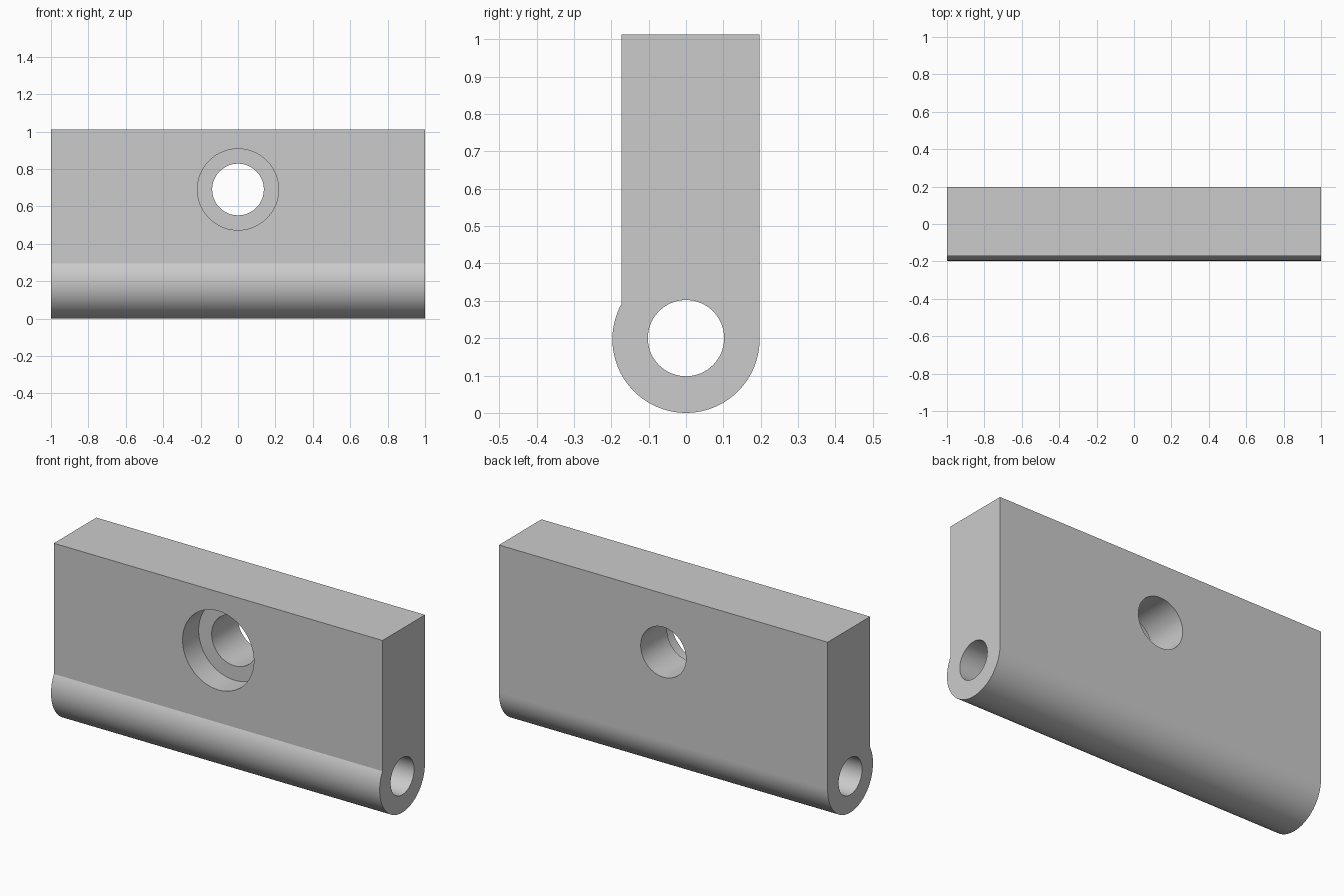
import bpy
import bmesh
import math

cube = bpy.data.objects.get("Cube")
if cube:
    bpy.data.objects.remove(cube, do_unlink=True)

HALF_LENGTH = 1.0
TOP = 1.012
BARREL_R = 0.197
FRONT_Y = -0.172
BORE_R = 0.102
HOLE_Z = 0.69
HOLE_R = 0.138
RECESS_R = 0.217
RECESS_DEPTH = 0.14

grey = bpy.data.materials.new("light grey")
grey.use_nodes = True
colour = (0.6, 0.6, 0.6, 1.0)
grey.diffuse_color = colour
grey.node_tree.nodes["Principled BSDF"].inputs["Base Color"].default_value = colour


def add_cutter(name, radius, depth, location, rotation):
    bpy.ops.mesh.primitive_cylinder_add(
        vertices=96, radius=radius, depth=depth, location=location, rotation=rotation)
    cutter = bpy.context.object
    cutter.name = name
    cutter.hide_render = True
    return cutter


def cut(body, cutter):
    mod = body.modifiers.new(cutter.name, "BOOLEAN")
    mod.operation = "DIFFERENCE"
    mod.solver = "EXACT"
    mod.object = cutter
    bpy.context.view_layer.objects.active = body
    bpy.ops.object.modifier_apply(modifier=mod.name)
    bpy.data.objects.remove(cutter, do_unlink=True)


# Hinge leaf: flat plate flowing into a round barrel, extruded along x
STEPS = 64
end_angle = -math.pi - math.acos(FRONT_Y / -BARREL_R)
profile = [(FRONT_Y, TOP), (BARREL_R, TOP)]
for i in range(STEPS + 1):
    a = end_angle * i / STEPS
    profile.append((BARREL_R * math.cos(a), BARREL_R + BARREL_R * math.sin(a)))

bm = bmesh.new()
end = bm.faces.new([bm.verts.new((-HALF_LENGTH, y, z)) for y, z in profile])
extruded = bmesh.ops.extrude_face_region(bm, geom=[end])
moved = [v for v in extruded["geom"] if isinstance(v, bmesh.types.BMVert)]
bmesh.ops.translate(bm, verts=moved, vec=(2 * HALF_LENGTH, 0, 0))
bmesh.ops.recalc_face_normals(bm, faces=bm.faces)
mesh = bpy.data.meshes.new("hinge_leaf")
bm.to_mesh(mesh)
bm.free()
leaf = bpy.data.objects.new("hinge_leaf", mesh)
bpy.context.collection.objects.link(leaf)
mesh.materials.append(grey)

# Pin bore through the barrel
cut(leaf, add_cutter("pin_bore", BORE_R, 3, (0, 0, 0.2), (0, math.pi / 2, 0)))

# Screw hole with a wider recess at the front
upright = (math.pi / 2, 0, 0)
cut(leaf, add_cutter("screw_hole", HOLE_R, 1, (0, 0, HOLE_Z), upright))
cut(leaf, add_cutter("screw_recess", RECESS_R, 2 * RECESS_DEPTH,
                     (0, FRONT_Y, HOLE_Z), upright))

# Smooth the curved walls, keep the broad planes flat
bpy.ops.object.select_all(action="DESELECT")
leaf.select_set(True)
bpy.context.view_layer.objects.active = leaf
bpy.ops.object.shade_smooth_by_angle(angle=math.radians(25))
for face in leaf.data.polygons:
    face.material_index = 0
    if face.area > 0.06 or abs(face.normal.x) > 0.99:
        face.use_smooth = False
